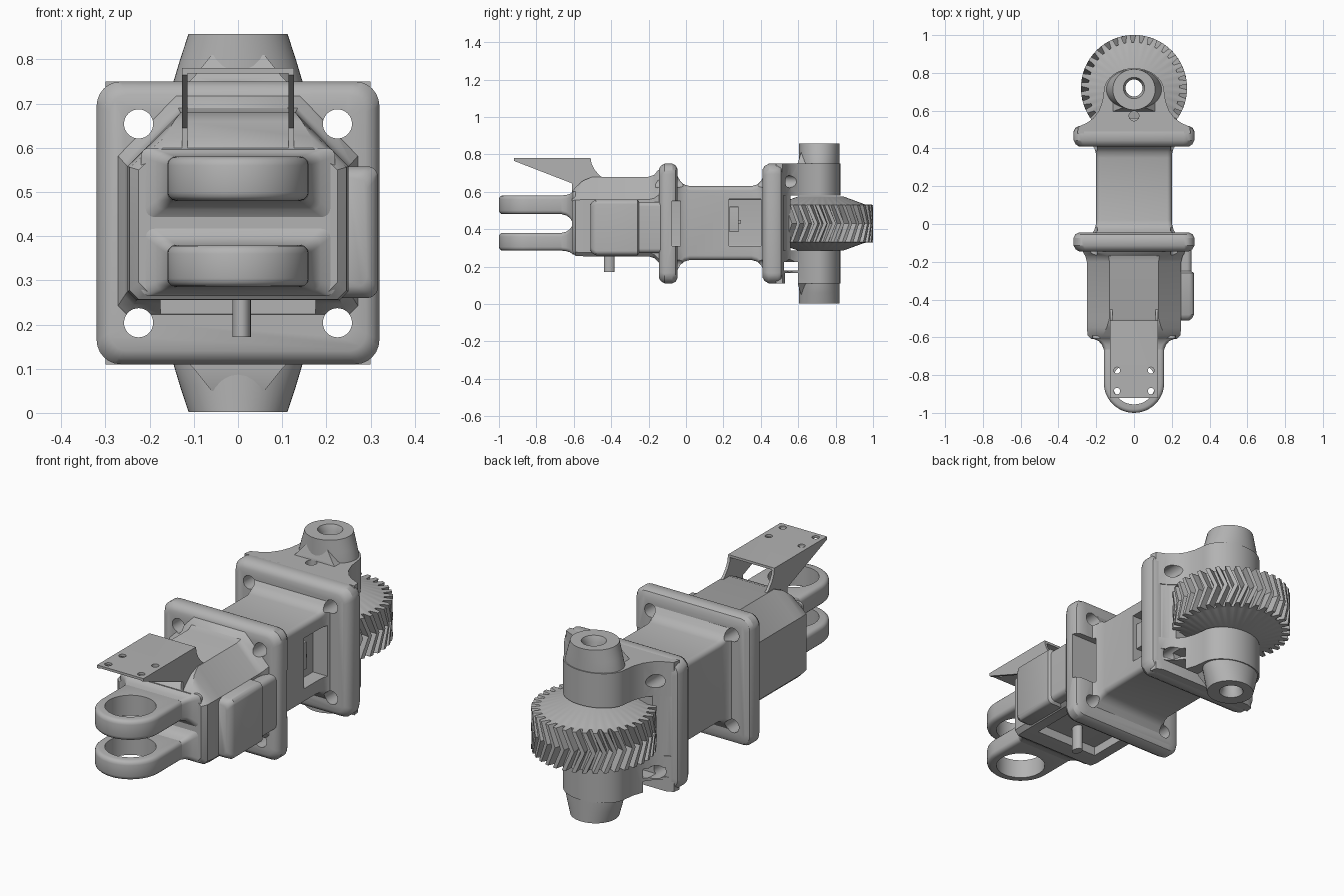
import bpy, bmesh, math
from math import pi, sin, cos

if "Cube" in bpy.data.objects:
    bpy.data.objects.remove(bpy.data.objects["Cube"])

GREY = (0.45, 0.45, 0.45, 1)
grey = bpy.data.materials.new("plain grey")
grey.use_nodes = True
grey.diffuse_color = GREY
grey.node_tree.nodes["Principled BSDF"].inputs["Base Color"].default_value = GREY
MID = 0.43          # height of the long axis
HUB_Y = 0.72        # gear axis
parts = {}


def loft(name, rings, helper=False):
    """Skin a closed solid over rings with equal point counts."""
    bm = bmesh.new()
    loops = [[bm.verts.new(p) for p in ring] for ring in rings]
    n = len(loops[0])
    for a, b in zip(loops, loops[1:]):
        for i in range(n):
            j = (i + 1) % n
            bm.faces.new((a[i], a[j], b[j], b[i]))
    bm.faces.new(loops[0])
    bm.faces.new(loops[-1])
    bmesh.ops.recalc_face_normals(bm, faces=bm.faces)
    me = bpy.data.meshes.new(name)
    bm.to_mesh(me)
    bm.free()
    me.materials.append(grey)
    ob = bpy.data.objects.new(name, me)
    bpy.context.collection.objects.link(ob)
    ob.hide_render = helper
    if not helper:
        parts[name] = ob
    return ob


def rounded(y, hx, z0, z1, r, cx=0, steps=6):
    """Rounded rectangle standing across the y axis."""
    ring = []
    for k, (sx, sz) in enumerate(((1, 1), (-1, 1), (-1, -1), (1, -1))):
        for s in range(steps + 1):
            a = (k + s / steps) * pi / 2
            z = (z1 - r) if sz > 0 else (z0 + r)
            ring.append((cx + sx * (hx - r) + r * cos(a), y, z + r * sin(a)))
    return ring


def ellipse(z, rx, ry, cx=0, cy=0, n=48):
    return [(cx + rx * cos(2 * pi * i / n), cy + ry * sin(2 * pi * i / n), z) for i in range(n)]


def prism(name, outline, z0, z1):
    return loft(name, [[(x, y, z) for x, y in outline] for z in (z0, z1)])


def block(name, x0, x1, y0, y1, z0, z1, r=0.002, helper=False):
    c, h = (x0 + x1) / 2, (x1 - x0) / 2
    return loft(name, [rounded(y, h, z0, z1, r, c) for y in (y0, y1)], helper)


def apply_mod(ob, mod):
    bpy.ops.object.select_all(action='DESELECT')
    bpy.context.view_layer.objects.active = ob
    ob.select_set(True)
    bpy.ops.object.modifier_apply(modifier=mod.name)


def cut(cutter, *names):
    for name in names:
        mod = parts[name].modifiers.new("cut", 'BOOLEAN')
        mod.operation, mod.solver, mod.object = 'DIFFERENCE', 'EXACT', cutter
        apply_mod(parts[name], mod)
    bpy.data.objects.remove(cutter)


def soften(ob, width):
    mod = ob.modifiers.new("soft", 'BEVEL')
    mod.width, mod.segments, mod.limit_method = width, 3, 'ANGLE'
    mod.angle_limit = math.radians(50)
    apply_mod(ob, mod)


# square flanges with rounded edges
EDGE = ((0, 0.03), (0.1, 0.012), (0.3, 0), (0.72, 0), (0.9, 0.01), (1, 0.03))
for name, y0, y1 in (("front_flange", -0.145, -0.045), ("rear_flange", 0.41, 0.52)):
    loft(name, [rounded(y0 + t * (y1 - y0), 0.32 - d, 0.11 + d, 0.75 - d, 0.055 - d / 2)
                for t, d in EDGE])

# middle body flaring into both flanges
flare = [(-0.06, 1), (-0.045, 0.75), (-0.03, 0.38), (-0.01, 0.12), (0.02, 0)]
flare += [(0.37 - y, f) for y, f in reversed(flare)]
loft("middle_body", [rounded(y, 0.2 + 0.025 * f, 0.235 - 0.07 * f, 0.63 + 0.07 * f, 0.025)
                     for y, f in flare])


# front housing with chamfered roof
def housing_ring(y, hx, hr, low, eave, top):
    half = [(hx - 0.02, low), (hx, low + 0.02), (hx, eave), (hr, top)]
    return [(x, y, z) for x, z in half] + [(-x, y, z) for x, z in reversed(half)]


loft("front_housing", [housing_ring(*s) for s in (
    (-0.61, 0.225, 0.17, 0.275, 0.55, 0.6), (-0.59, 0.245, 0.165, 0.257, 0.556, 0.625),
    (-0.55, 0.25, 0.145, 0.255, 0.558, 0.66), (-0.5, 0.25, 0.13, 0.255, 0.558, 0.68),
    (-0.2, 0.25, 0.13, 0.255, 0.558, 0.68), (-0.17, 0.257, 0.135, 0.245, 0.565, 0.69),
    (-0.15, 0.27, 0.14, 0.225, 0.58, 0.715), (-0.12, 0.28, 0.14, 0.21, 0.585, 0.73))])

# side cover on the housing
cover = [(-0.51, 0.025), (-0.5, 0.01), (-0.48, 0), (-0.26, 0), (-0.25, 0.012), (-0.13, 0.012)]
loft("side_cover", [rounded(y, 0.06 - d, 0.26 + d, 0.558 - d, 0.025, 0.257) for y, d in cover])

# fork arms with flared roots
ARM_Y, ARM_R = -0.84, 0.16
tip = [(ARM_R * cos(a), ARM_Y + ARM_R * sin(a))
       for a in (pi + pi * i / 24 for i in range(25))]
for name, z0, z1 in (("lower", 0.285, 0.38), ("upper", 0.48, 0.58)):
    arm = prism(name + "_fork_arm", tip + [(ARM_R, -0.58), (-ARM_R, -0.58)], z0, z1)
    soften(arm, 0.02)
    cut(loft("bore", [ellipse(z, 0.115, 0.115, 0, ARM_Y) for z in (0, 1)], True), name + "_fork_arm")
    loft(name + "_fork_root", [
        rounded(y, 0.16 + 0.06 * f, z0 - 0.02 * f - (0.025 * f if z0 > MID else 0),
                z1 + 0.02 * f + (0.025 * f if z0 < MID else 0), 0.02)
        for y, f in ((-0.665, 0), (-0.64, 0.15), (-0.62, 0.45), (-0.605, 1), (-0.59, 1))])

# sensor plate and its side gussets
block("mount_plate", -0.127, 0.127, -0.92, -0.51, 0.768, 0.78)
for sx in (-1, 1):
    for y in (-0.885, -0.775):
        cut(loft("screw", [ellipse(z, 0.017, 0.017, sx * 0.09, y, 16) for z in (0.7, 0.8)], True),
            "mount_plate")
    side = [(-0.92, 0.765), (-0.61, 0.645), (-0.61, 0.6), (-0.56, 0.62), (-0.44, 0.67),
            (-0.465, 0.69), (-0.49, 0.72), (-0.505, 0.75), (-0.51, 0.78), (-0.92, 0.78)]
    loft("gusset_right" if sx < 0 else "gusset_left",
         [[(sx * x, y, z) for y, z in side] for x in (0.114, 0.127)])

# underside pin
loft("underside_pin", [ellipse(z, 0.021, 0.029, 0.008, -0.41, 24) for z in (0.172, 0.32)])

# bell shaped gear supports reaching back from the rear flange
half = [(0.3, 0.48), (0.295, 0.515), (0.25, 0.535), (0.215, 0.56), (0.185, 0.6), (0.167, 0.65)]
arc = [(0.16 * cos(a), 0.7 + 0.125 * sin(a)) for a in (pi * i / 24 for i in range(25))]
bell = half + arc + [(-x, y) for x, y in reversed(half)]
prism("upper_support", bell, 0.58, 0.75)
prism("lower_support", bell, 0.11, 0.285)
loft("rear_pad", [rounded(y, hx, 0.19, 0.67, 0.02)
                  for y, hx in ((0.48, 0.29), (0.52, 0.27), (0.54, 0.235), (0.56, 0.21))])

# tapered hubs above and below the gear
for name, sign in (("upper_hub", 1), ("lower_hub", -1)):
    loft(name, [ellipse(MID + sign * h, rx, 0.108, 0, HUB_Y - 0.008)
                for h, rx in ((0.15, 0.15), (0.3, 0.152), (0.37, 0.131), (0.428, 0.112))])
    # rib between support and hub
    loft(name + "_rib", [[(x, y, MID + sign * h) for x, y in
                          ((-w, y0), (w, y0), (w, HUB_Y), (-w, HUB_Y))]
                         for h, w, y0 in ((0.3, 0.13, 0.59), (0.33, 0.1, 0.6), (0.38, 0.06, 0.615))])

# herringbone gear with coned faces
TEETH, ROOT, TIP = 36, 0.242, 0.281


def gear_ring(z, twist):
    ring = []
    for t in range(TEETH):
        for f, r in ((0, ROOT), (0.28, ROOT), (0.42, TIP), (0.82, TIP)):
            a = 2 * pi * (t + f) / TEETH + twist
            ring.append((r * cos(a), HUB_Y + r * sin(a), z))
    return ring


def cone_ring(z, r):
    return [(r * cos(a), HUB_Y + r * sin(a), z)
            for a in (2 * pi * i / (4 * TEETH) for i in range(4 * TEETH))]


loft("herringbone_gear", [cone_ring(0.285, 0.12), cone_ring(0.327, 0.235), gear_ring(0.33, 0),
                          gear_ring(MID, 0.15), gear_ring(0.53, 0), cone_ring(0.533, 0.235),
                          cone_ring(0.575, 0.12)])

# axle bore with countersunk ends
cut(loft("axle", [ellipse(z, r, r, 0, HUB_Y) for z, r in
                  ((-0.01, 0.062), (0.03, 0.045), (0.83, 0.045), (0.87, 0.062))], True),
    "upper_hub", "lower_hub", "upper_support", "lower_support", "herringbone_gear",
    "upper_hub_rib", "lower_hub_rib")

# flange bolt holes
for x in (-0.225, 0.225):
    for z in (0.204, 0.654):
        ends = [[(x + 0.033 * cos(2 * pi * i / 32), y, z + 0.033 * sin(2 * pi * i / 32))
                 for i in range(32)] for y in (-0.3, 0.65)]
        cut(loft("bolt", ends, True), "front_flange", "rear_flange", "middle_body", "rear_pad",
            "front_housing", "upper_support" if z > MID else "lower_support")

# grease hole, lower slot and relief under the lower support
cut(loft("grease", [ellipse(z, 0.026, 0.026, 0, 0.572, 24) for z in (0.05, 0.9)], True),
    "upper_support", "lower_support", "upper_hub_rib", "lower_hub_rib")
cut(block("slot", -0.35, 0.35, 0.525, 0.6, 0.18, 0.225, helper=True), "lower_support", "rear_pad")
cut(block("relief", -0.35, 0.35, 0.53, 0.6, 0, 0.165, helper=True), "lower_support", "lower_hub_rib")

# housing pocket, side window and flange notch
cut(block("pocket", -0.175, 0.175, -0.5, -0.147, 0.1, 0.3, helper=True), "front_housing")
cut(block("window", 0.13, 0.26, 0.23, 0.4, 0.31, 0.56, helper=True), "middle_body")
cut(block("notch", 0.17, 0.4, -0.075, -0.03, 0.31, 0.55, helper=True), "front_flange", "middle_body")
block("window_latch", 0.12, 0.18, 0.232, 0.28, 0.385, 0.52)
block("window_peg", 0.12, 0.17, 0.28, 0.295, 0.43, 0.45)

# smooth shading with sharp edges kept
bpy.ops.object.select_all(action='DESELECT')
for ob in parts.values():
    ob.select_set(True)
    bpy.context.view_layer.objects.active = ob
bpy.ops.object.shade_smooth_by_angle(angle=math.radians(32))
